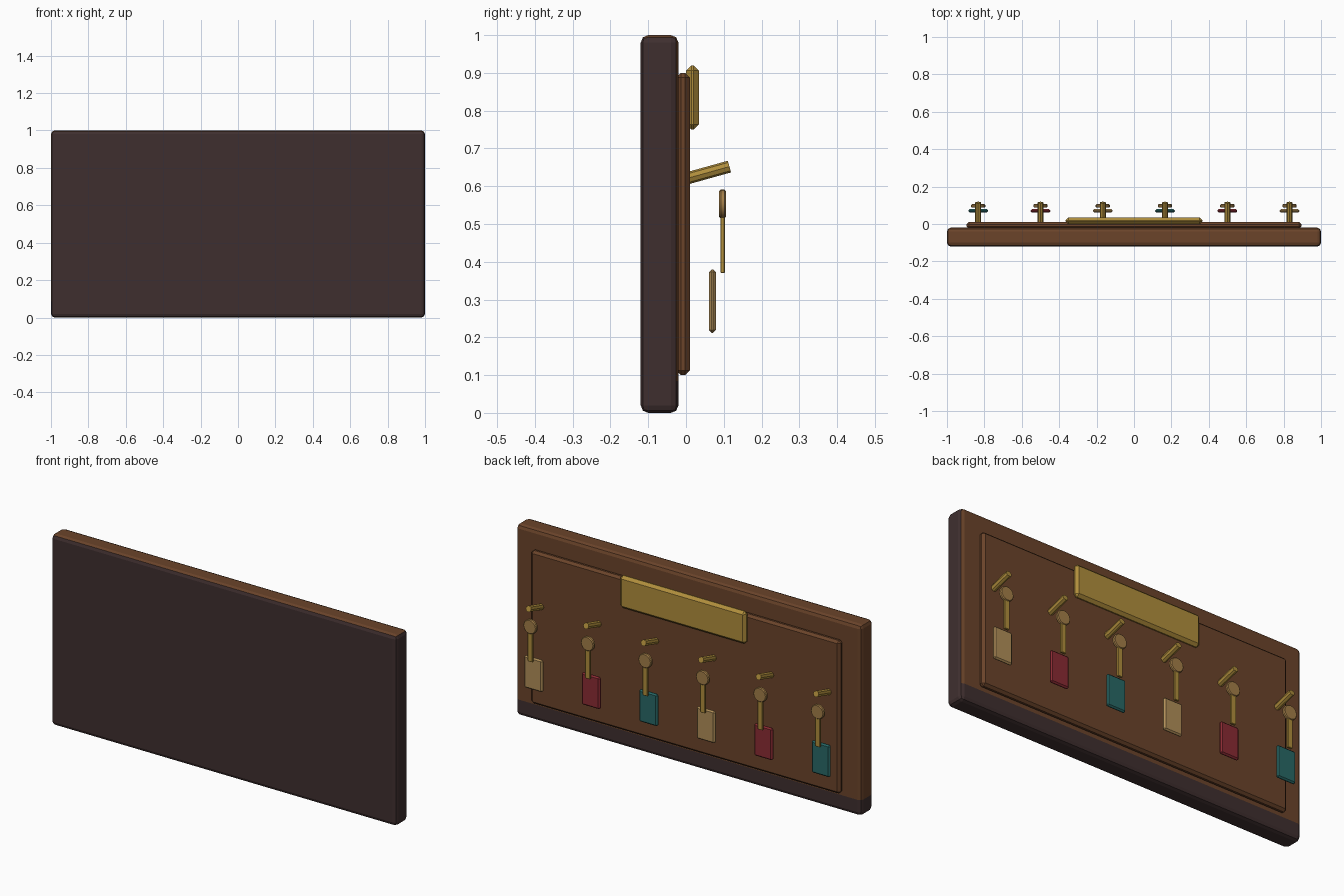
import bpy, bmesh, math
from mathutils import Matrix, Vector

cube = bpy.data.objects.get("Cube")
if cube:
    bpy.data.objects.remove(cube, do_unlink=True)


def material(name, hex_code):
    """Flat material from an sRGB hex string."""
    srgb = [int(hex_code[i:i + 2], 16) / 255 for i in (0, 2, 4)]
    linear = [c / 12.92 if c < 0.04 else ((c + 0.055) / 1.055) ** 2.4 for c in srgb]
    mat = bpy.data.materials.new(name)
    mat.use_nodes = True
    mat.diffuse_color = (*linear, 1)
    mat.node_tree.nodes["Principled BSDF"].inputs["Base Color"].default_value = (*linear, 1)
    return mat


brown = material("brown_wood", "6b442a")
dark = material("dark_wood", "3f2f2f")
gold = material("polished_brass", "b08e3c")
bronze = material("aged_brass", "a37e48")
tan = material("tan_tag", "b08e58")
red = material("red_tag", "8a2b33")
teal = material("teal_tag", "286866")


def finish(name, bm, mats):
    bmesh.ops.recalc_face_normals(bm, faces=bm.faces)
    mesh = bpy.data.meshes.new(name)
    bm.to_mesh(mesh)
    bm.free()
    for mat in mats:
        mesh.materials.append(mat)
    obj = bpy.data.objects.new(name, mesh)
    bpy.context.collection.objects.link(obj)
    return obj


def box_mesh(low, high, bevel, segments=1):
    """Bevelled box between two corners."""
    low, high = Vector(low), Vector(high)
    bm = bmesh.new()
    bmesh.ops.create_cube(bm, size=1)
    for v in bm.verts:
        v.co = (low + high) / 2 + Vector(a * b for a, b in zip(v.co, high - low))
    if bevel:
        bmesh.ops.bevel(bm, geom=bm.edges[:], offset=bevel, segments=segments,
                        profile=0.5, affect='EDGES')
    return bm


def rod(name, start, end, radius, sides, mat, bevel=0):
    """Cylinder between two points, with optional rounded rims."""
    start, end = Vector(start), Vector(end)
    axis = end - start
    bm = bmesh.new()
    bmesh.ops.create_cone(bm, cap_ends=True, segments=sides, radius1=radius,
                          radius2=radius, depth=axis.length)
    if bevel:
        rims = [e for e in bm.edges if abs(e.verts[0].co.z - e.verts[1].co.z) < 1e-5]
        bmesh.ops.bevel(bm, geom=rims, offset=bevel, segments=1, affect='EDGES')
    turn = axis.to_track_quat('Z', 'Y').to_matrix().to_4x4()
    bm.transform(Matrix.Translation((start + end) / 2) @ turn)
    obj = finish(name, bm, [mat])
    bpy.ops.object.select_all(action='DESELECT')
    obj.select_set(True)
    bpy.context.view_layer.objects.active = obj
    bpy.ops.object.shade_smooth_by_angle(angle=math.radians(30))
    return obj


# Backing board: dark on the front, one end and a low band, brown elsewhere
bm = box_mesh((-1, -0.12, 0), (1, -0.02, 1), 0.02, 2)
band = 0.085
bmesh.ops.bisect_plane(bm, geom=bm.verts[:] + bm.edges[:] + bm.faces[:],
                       plane_co=(0, 0, band), plane_no=(0, 0, 1))
bm.normal_update()
for f in bm.faces:
    low = f.calc_center_median().z < band
    f.material_index = int(low or f.normal.y < -0.75 or f.normal.x > 0.75)
finish("backing_board", bm, [brown, dark])

# Raised panel and name plate without lettering
finish("raised_panel", box_mesh((-0.895, -0.025, 0.1), (0.895, 0.01, 0.9), 0.012), [brown])
finish("brass_plate", box_mesh((-0.365, 0, 0.75), (0.365, 0.034, 0.92), 0.014), [gold])

# Six pegs, each with a key and a coloured tag
tags = [teal, red, tan]
for i in range(6):
    x = -0.833 + i * 0.333
    n = i + 1
    rod(f"peg_{n}", (x, 0, 0.62), (x, 0.115, 0.652), 0.016, 8, gold)
    rod(f"key_head_{n}", (x, 0.088, 0.553), (x, 0.106, 0.553), 0.038, 16, bronze, 0.004)
    finish(f"key_shaft_{n}",
           box_mesh((x - 0.014, 0.091, 0.37), (x + 0.014, 0.103, 0.53), 0.002), [gold])
    finish(f"key_tag_{n}",
           box_mesh((x - 0.053, 0.061, 0.212), (x + 0.053, 0.079, 0.38), 0.007),
           [tags[i % 3]])
